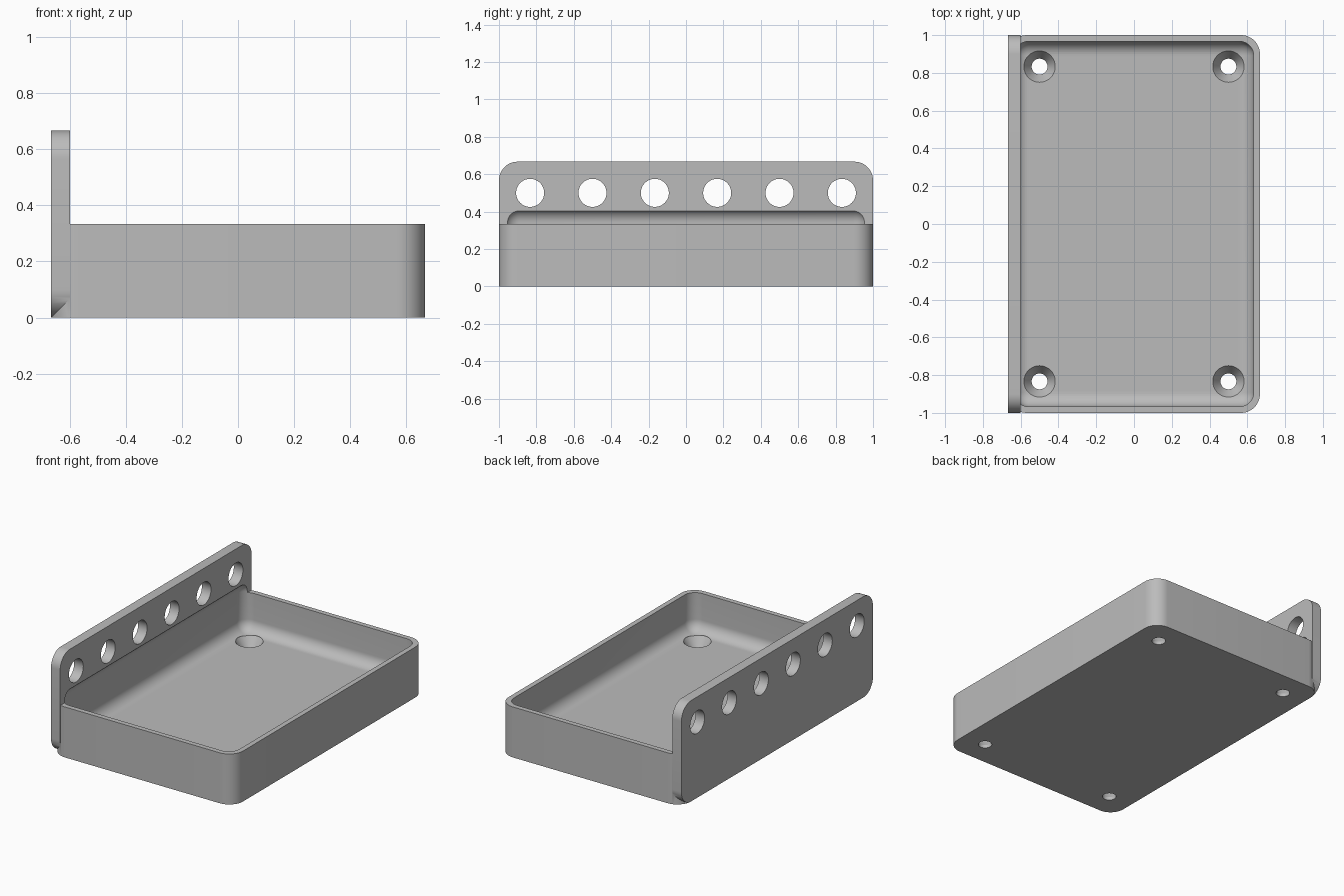
import bpy, bmesh, math
from mathutils import Matrix, Vector

if "Cube" in bpy.data.objects:
    bpy.data.objects.remove(bpy.data.objects["Cube"], do_unlink=True)

L, W, H = 1.0, 2 / 3, 2 / 3       # half length, half width, full height
THICK, RIM, FLOOR = 1 / 15, 1 / 3, 1 / 12

grey = bpy.data.materials.new("plain grey")
grey.use_nodes = True
grey.diffuse_color = (0.5, 0.5, 0.5, 1)
grey.node_tree.nodes["Principled BSDF"].inputs["Base Color"].default_value = (0.5, 0.5, 0.5, 1)


def finish(bm, name):
    bmesh.ops.recalc_face_normals(bm, faces=bm.faces[:])
    mesh = bpy.data.meshes.new(name)
    bm.to_mesh(mesh)
    bm.free()
    mesh.materials.append(grey)
    obj = bpy.data.objects.new(name, mesh)
    bpy.context.collection.objects.link(obj)
    return obj


def rounded_box(name, lo, hi, radius, axis=None):
    """Box with the edges along one axis rounded, or all edges if no axis."""
    lo, hi = Vector(lo), Vector(hi)
    bm = bmesh.new()
    bmesh.ops.create_cube(bm, size=1)
    for v in bm.verts:
        v.co = Vector([(a + b) / 2 + c * (b - a) for a, b, c in zip(lo, hi, v.co)])
    edges = [e for e in bm.edges if axis is None
             or abs(e.verts[0].co[axis] - e.verts[1].co[axis]) > 1e-4]
    bmesh.ops.bevel(bm, geom=edges, offset=radius, segments=12, profile=0.5,
                    affect='EDGES', clamp_overlap=False)
    return finish(bm, name)


def lathe(name, profile, matrix):
    """Closed solid turned around its local z axis from (radius, height) points."""
    bm = bmesh.new()
    n = 48
    rings = [[bm.verts.new((r * math.cos(2 * math.pi * i / n),
                            r * math.sin(2 * math.pi * i / n), z)) for i in range(n)]
             for r, z in profile]
    for a, b in zip(rings, rings[1:]):
        for i in range(n):
            j = (i + 1) % n
            bm.faces.new((a[i], a[j], b[j], b[i]))
    bm.faces.new(rings[0])
    bm.faces.new(rings[-1])
    bm.transform(matrix)
    return finish(bm, name)


def combine(target, tool, operation):
    mod = target.modifiers.new("combine", 'BOOLEAN')
    mod.operation, mod.solver, mod.object = operation, 'EXACT', tool
    bpy.context.view_layer.objects.active = target
    bpy.ops.object.modifier_apply(modifier=mod.name)
    bpy.data.objects.remove(tool, do_unlink=True)


# Tray body and the taller mounting plate along one long side
tray = rounded_box("tray_with_mounting_plate", (-W, -L, 0), (W, L, RIM), 0.1, axis=2)
plate = rounded_box("mounting_plate", (-W, -L, 0), (-W + THICK, L, H), 0.1, axis=0)
combine(tray, plate, 'UNION')

# Hollow with rounded edges, reaching a little way into the plate
wall = THICK / 2
hollow = rounded_box("hollow", (-W + wall, -L + wall, FLOOR),
                     (W - wall, L - wall, RIM + FLOOR), 0.075)
combine(tray, hollow, 'DIFFERENCE')

# Countersunk screw holes in the floor
sink = [(0.042, -0.05), (0.042, 0.02), (0.083, FLOOR), (0.083, 0.25)]
for x in (-0.5, 0.5):
    for y in (-5 / 6, 5 / 6):
        cutter = lathe("screw_hole", sink, Matrix.Translation((x, y, 0)))
        combine(tray, cutter, 'DIFFERENCE')

# Row of round holes through the plate
for i in range(6):
    turn = Matrix.Translation((-W, (i - 2.5) / 3, 0.5)) @ Matrix.Rotation(math.pi / 2, 4, 'Y')
    cutter = lathe("plate_hole", [(0.075, -0.1), (0.075, 0.2)], turn)
    combine(tray, cutter, 'DIFFERENCE')

# Smooth shading with crisp edges
bpy.ops.object.select_all(action='DESELECT')
tray.select_set(True)
bpy.context.view_layer.objects.active = tray
bpy.ops.object.shade_smooth_by_angle(angle=math.radians(30))
